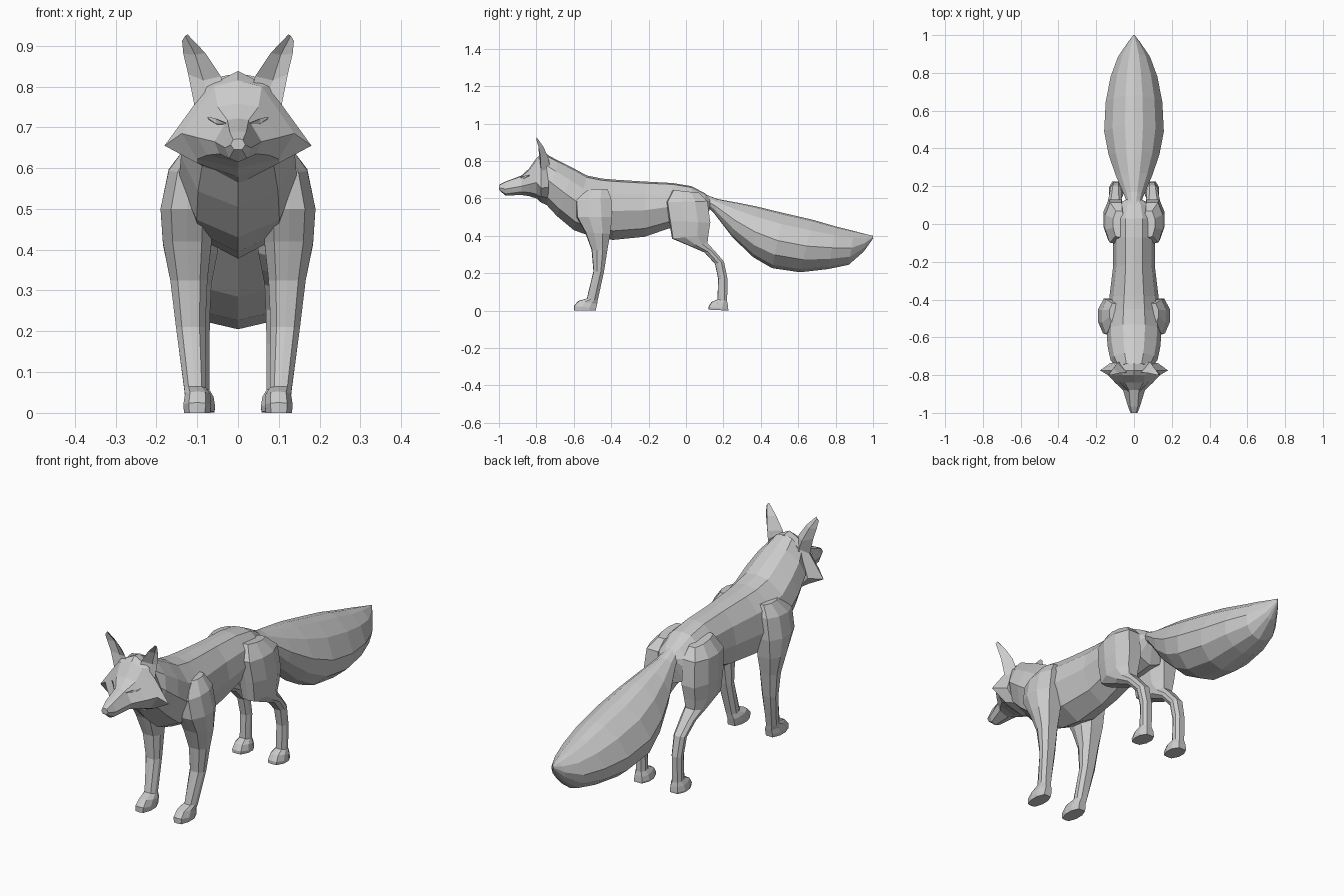
import bpy, bmesh
from mathutils import Vector


def loft(name, rings, mirror=False):
    """Skin a list of closed point rings, cap both ends, keep faces flat."""
    bm = bmesh.new()
    vs = [[bm.verts.new(p) for p in ring] for ring in rings]
    n = len(vs[0])
    for a, b in zip(vs, vs[1:]):
        for i in range(n):
            j = (i + 1) % n
            bm.faces.new((a[i], a[j], b[j], b[i]))
    bm.faces.new(vs[0][::-1])
    bm.faces.new(vs[-1])
    bmesh.ops.remove_doubles(bm, verts=bm.verts, dist=0.0005)
    bmesh.ops.recalc_face_normals(bm, faces=bm.faces)
    me = bpy.data.meshes.new(name)
    bm.to_mesh(me)
    bm.free()
    ob = bpy.data.objects.new(name, me)
    bpy.context.collection.objects.link(ob)
    if mirror:
        ob.modifiers.new("mirror", 'MIRROR').use_clip = False
    return ob


def symmetric(half):
    """Full ring from a half that starts and ends on the centre line."""
    return half + [(-a, b) for a, b in half[-2:0:-1]]


def section(profile, ya, za, yb, zb, x0, x1):
    """Place a (v across, u along) profile between points a and b of the side view."""
    xc, w = (x0 + x1) / 2, (x1 - x0) / 2
    return [(xc + v * w, ya + (yb - ya) * u, za + (zb - za) * u) for v, u in profile]


BODY = symmetric([(0, 0), (.4, .03), (.85, .24), (1, .52), (.7, .85), (0, 1)])
TAIL = symmetric([(0, 0), (.3, .03), (.72, .2), (1, .5), (.88, .76), (.48, .94), (0, 1)])
LIMB = symmetric([(0, 0), (.6, .03), (1, .35), (1, .7), (.55, 1), (0, 1)])

# Neck, chest, barrel and rump: top y z, bottom y z, half width
body = [(-.74, .832, -.765, .60, .10), (-.68, .80, -.755, .575, .125),
        (-.60, .76, -.69, .505, .14), (-.53, .722, -.60, .43, .145),
        (-.45, .706, -.50, .395, .14), (-.38, .70, -.39, .378, .13),
        (-.22, .69, -.22, .395, .11), (-.07, .682, -.09, .44, .11),
        (.03, .665, .02, .44, .115), (.10, .628, .11, .45, .09),
        (.135, .60, .125, .54, .04)]
loft("body", [section(BODY, *r[:4], -r[4], r[4]) for r in body])

# Bushy tail
tail = [(.08, .63, .11, .56, .03), (.17, .596, .15, .52, .055),
        (.27, .578, .25, .39, .098), (.38, .556, .36, .285, .135),
        (.52, .522, .46, .227, .158), (.68, .485, .61, .205, .15),
        (.80, .45, .76, .222, .124), (.90, .425, .87, .245, .085),
        (.965, .408, .95, .315, .036), (1.0, .40, 1.0, .385, .004)]
loft("tail", [section(TAIL, *r[:4], -r[4], r[4]) for r in tail])

# Front legs: front y z, back y z, inner x, outer x
front = [(-.53, .65, -.42, .65, .06, .13), (-.59, .59, -.40, .60, .06, .17),
         (-.585, .50, -.395, .50, .06, .19), (-.54, .42, -.405, .41, .065, .184),
         (-.505, .325, -.42, .325, .075, .166), (-.495, .21, -.438, .21, .08, .152),
         (-.53, .065, -.472, .055, .078, .132), (-.575, .052, -.475, .035, .068, .13),
         (-.60, .025, -.48, .012, .066, .134), (-.60, 0, -.482, 0, .068, .132)]
loft("front_legs", [section(LIMB, *r) for r in front], True)

# Hind legs, bent at the hock
hind = [(-.07, .645, .07, .63, .05, .11), (-.105, .58, .115, .585, .04, .152),
        (-.09, .48, .13, .47, .04, .162), (-.075, .385, .12, .405, .05, .156),
        (.02, .345, .115, .36, .058, .145), (.10, .31, .15, .323, .065, .135),
        (.155, .25, .203, .262, .068, .125), (.172, .17, .222, .17, .07, .12),
        (.168, .06, .22, .05, .07, .12), (.135, .045, .224, .03, .06, .128),
        (.12, .02, .226, .008, .056, .132), (.12, .005, .226, 0, .058, .13)]
loft("hind_legs", [section(LIMB, *r) for r in hind], True)

# Head: per ring y, top z, brow x z, cheek x z, jaw x z, chin z
head = [(-1.0, .672, .012, .67, .018, .657, .01, .645, .645),
        (-.965, .69, .02, .688, .032, .65, .022, .624, .615),
        (-.88, .722, .026, .718, .058, .665, .045, .635, .618),
        (-.84, .758, .05, .75, .10, .675, .075, .632, .612),
        (-.80, .815, .058, .80, .138, .685, .10, .622, .60),
        (-.775, .838, .075, .80, .18, .655, .10, .612, .578),
        (-.735, .833, .08, .79, .125, .66, .075, .60, .56)]
rings = []
for y, t, bx, bz, cx, cz, jx, jz, c in head:
    half = symmetric([(0, t), (bx, bz), (cx, cz), (jx, jz), (0, c)])
    rings.append([(x, y, z) for x, z in half])
loft("head", rings)

# Ears: inner edge, hollow front, outer edge, back
ear = [[(.035, -.785, .80), (.07, -.78, .775), (.105, -.775, .745), (.075, -.725, .76)],
       [(.042, -.785, .825), (.085, -.765, .815), (.122, -.78, .83), (.09, -.738, .825)],
       [(.08, -.79, .882), (.105, -.775, .878), (.134, -.79, .88), (.11, -.765, .88)],
       [(.124, -.80, .928), (.129, -.798, .924), (.137, -.80, .912), (.131, -.795, .922)]]
loft("ears", ear, True)

# Narrow slanted eyes
eye = [[(.027, -.885, .708), (.032, -.886, .712), (.03, -.87, .70)],
       [(.052, -.864, .708), (.056, -.858, .722), (.05, -.845, .70)],
       [(.074, -.842, .722), (.075, -.84, .726), (.07, -.83, .715)]]
loft("eyes", eye, True)
